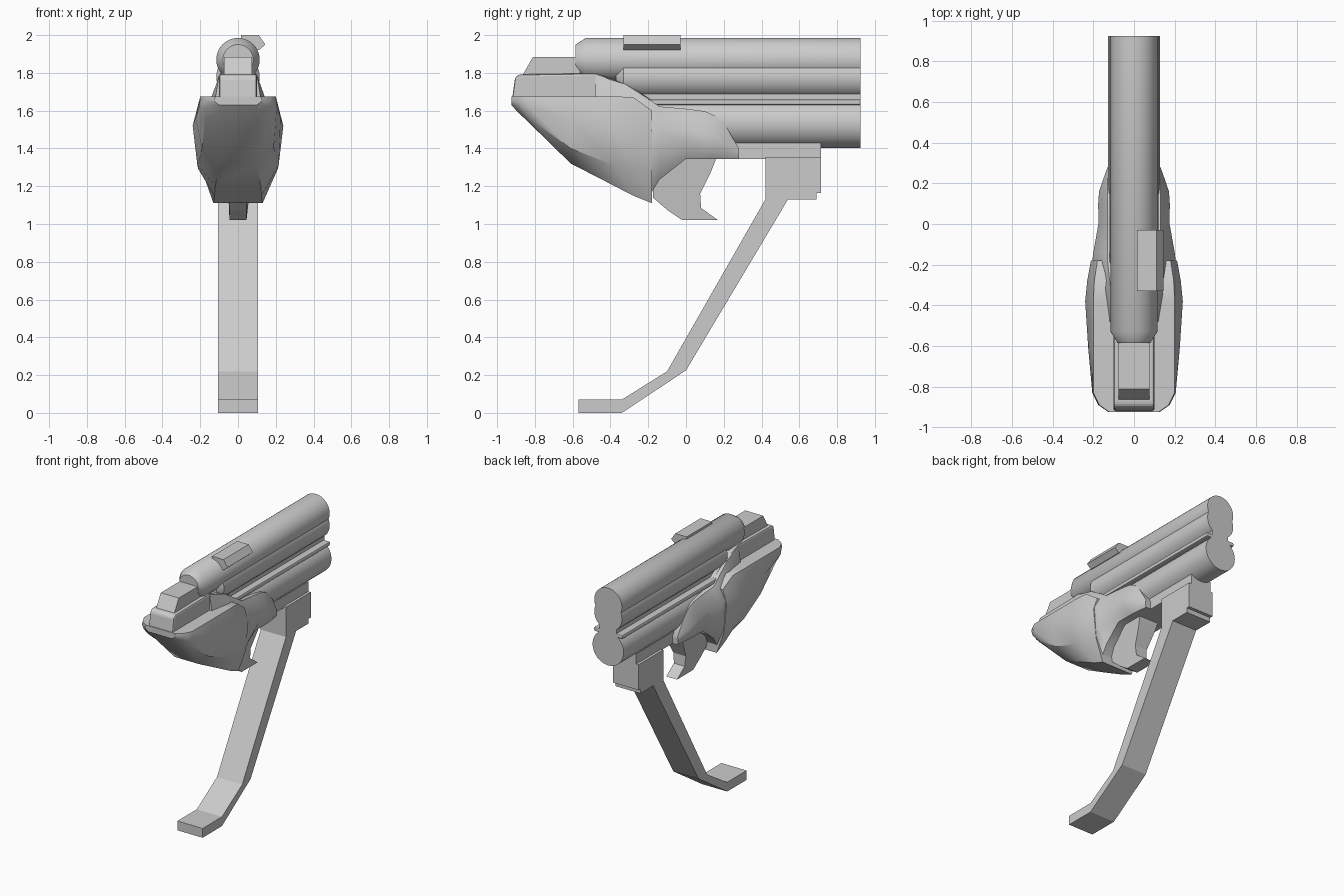
import bpy, bmesh
from math import sin, cos, pi, radians


def loft(name, rings, smooth=None, bevel=0):
    """Skin a list of equal-length closed rings and cap both ends."""
    bm = bmesh.new()
    vs = [[bm.verts.new(p) for p in r] for r in rings]
    n = len(rings[0])
    for a, b in zip(vs, vs[1:]):
        for i in range(n):
            j = (i + 1) % n
            bm.faces.new((a[i], a[j], b[j], b[i]))
    bm.faces.new(vs[0])
    bm.faces.new(vs[-1][::-1])
    bmesh.ops.recalc_face_normals(bm, faces=bm.faces)
    me = bpy.data.meshes.new(name)
    bm.to_mesh(me)
    bm.free()
    ob = bpy.data.objects.new(name, me)
    bpy.context.collection.objects.link(ob)
    if bevel:
        m = ob.modifiers.new("bevel", "BEVEL")
        m.width, m.segments = bevel, 2
    if smooth:
        bpy.ops.object.select_all(action='DESELECT')
        bpy.context.view_layer.objects.active = ob
        ob.select_set(True)
        bpy.ops.object.shade_smooth_by_angle(angle=radians(smooth))
    return ob


def prism(name, profile, half, bevel=0):
    """Side profile (y, z) extruded across x."""
    return loft(name, [[(x, y, z) for y, z in profile] for x in (-half, half)], bevel=bevel)


def barrel(name, z, stations):
    """Round tube along y from (y, radius) stations."""
    return loft(name, [[(r * cos(2 * pi * i / 40), y, z + r * sin(2 * pi * i / 40))
                        for i in range(40)] for y, r in stations], smooth=35)


def hull(name, sections, smooth=30):
    """Symmetric body from (y, half-section of (x, z) points)."""
    return loft(name, [[(x, y, z) for x, z in h] + [(-x, y, z) for x, z in h[::-1]]
                       for y, h in sections], smooth=smooth)


# Barrels
barrel("top_barrel", 1.87, [(-.585, .08), (-.53, .115), (.925, .115)])
barrel("middle_barrel", 1.78, [(-.37, .08), (-.33, .115), (.925, .115)])
barrel("lower_barrel", 1.532, [(-.2, .129), (.925, .129)])
prism("barrel_neck", [(-.3, 1.6), (.925, 1.6), (.925, 1.7), (-.3, 1.7)], .07)
prism("side_rail", [(-.2, 1.63), (.925, 1.63), (.925, 1.66), (-.2, 1.66)], .12, .008)

# Narrow receiver and rear block on top
prism("receiver", [(-.925, 1.63), (-.905, 1.775), (-.885, 1.792), (-.48, 1.798),
                   (-.3, 1.735), (-.16, 1.64), (-.16, 1.55), (-.85, 1.6)], .1, .012)
prism("rear_block", [(-.87, 1.78), (-.81, 1.885), (-.56, 1.885), (-.56, 1.78)], .075)

# Wide faceted shell
hull("grip_shell", [
    (-.925, [(.12, 1.675), (.125, 1.66), (.12, 1.645), (.10, 1.63)]),
    (-.89, [(.17, 1.675), (.175, 1.65), (.16, 1.62), (.10, 1.592)]),
    (-.83, [(.2, 1.675), (.205, 1.62), (.17, 1.56), (.10, 1.535)]),
    (-.61, [(.2, 1.675), (.225, 1.56), (.19, 1.40), (.10, 1.32)]),
    (-.38, [(.2, 1.675), (.24, 1.52), (.215, 1.31), (.12, 1.202)]),
    (-.28, [(.195, 1.672), (.23, 1.51), (.21, 1.29), (.125, 1.15)]),
    (-.18, [(.18, 1.60), (.212, 1.50), (.19, 1.28), (.13, 1.11)]),
], 35)

# Mid housing blending the shell into the barrels
hull("mid_housing", [
    (-.48, [(.10, 1.79), (.12, 1.67), (.13, 1.5), (.10, 1.4)]),
    (-.32, [(.115, 1.74), (.15, 1.65), (.17, 1.45), (.10, 1.3)]),
    (-.18, [(.13, 1.65), (.205, 1.52), (.19, 1.30), (.13, 1.17)]),
    (-.14, [(.13, 1.622), (.2, 1.51), (.188, 1.34), (.13, 1.235)]),
    (0, [(.13, 1.61), (.175, 1.51), (.175, 1.42), (.14, 1.345)]),
    (.10, [(.13, 1.597), (.176, 1.48), (.175, 1.40), (.14, 1.345)]),
    (.16, [(.13, 1.57), (.172, 1.46), (.17, 1.39), (.138, 1.345)]),
    (.21, [(.13, 1.52), (.155, 1.43), (.153, 1.38), (.134, 1.345)]),
    (.28, [(.125, 1.40), (.13, 1.39), (.13, 1.36), (.125, 1.345)]),
], 45)

# Hooked trigger, wider toward the housing
trigger = [(-.02, 1.36), (.165, 1.36), (.13, 1.27), (.075, 1.16), (.08, 1.085), (.17, 1.02),
           (-.02, 1.02), (-.1, 1.075), (-.175, 1.14), (-.175, 1.22)]
loft("trigger", [[(s * (.045 + max(0, z - 1.12) * .16), y, z) for y, z in trigger]
                 for s in (-1, 1)])

# Mount under the barrels
prism("mount_plate", [(.2, 1.345), (.715, 1.345), (.715, 1.43), (.2, 1.43)], .085)
prism("mount_block", [(.42, 1.13), (.69, 1.13), (.69, 1.165), (.715, 1.165),
                      (.715, 1.355), (.42, 1.355)], .105)

# Bent support leg with foot
prism("support_leg", [(.42, 1.13), (-.1, .22), (-.34, .07), (-.57, .07), (-.57, 0),
                      (-.34, 0), (0, .225), (.54, 1.13)], .105)

# Offset sight on the top barrel
sight = [(.015, 1.97), (.015, 2.0), (.11, 2.0), (.145, 1.95), (.11, 1.92), (.08, 1.93)]
loft("side_sight", [[(x, y, z) for x, z in sight] for y in (-.33, -.03)])
